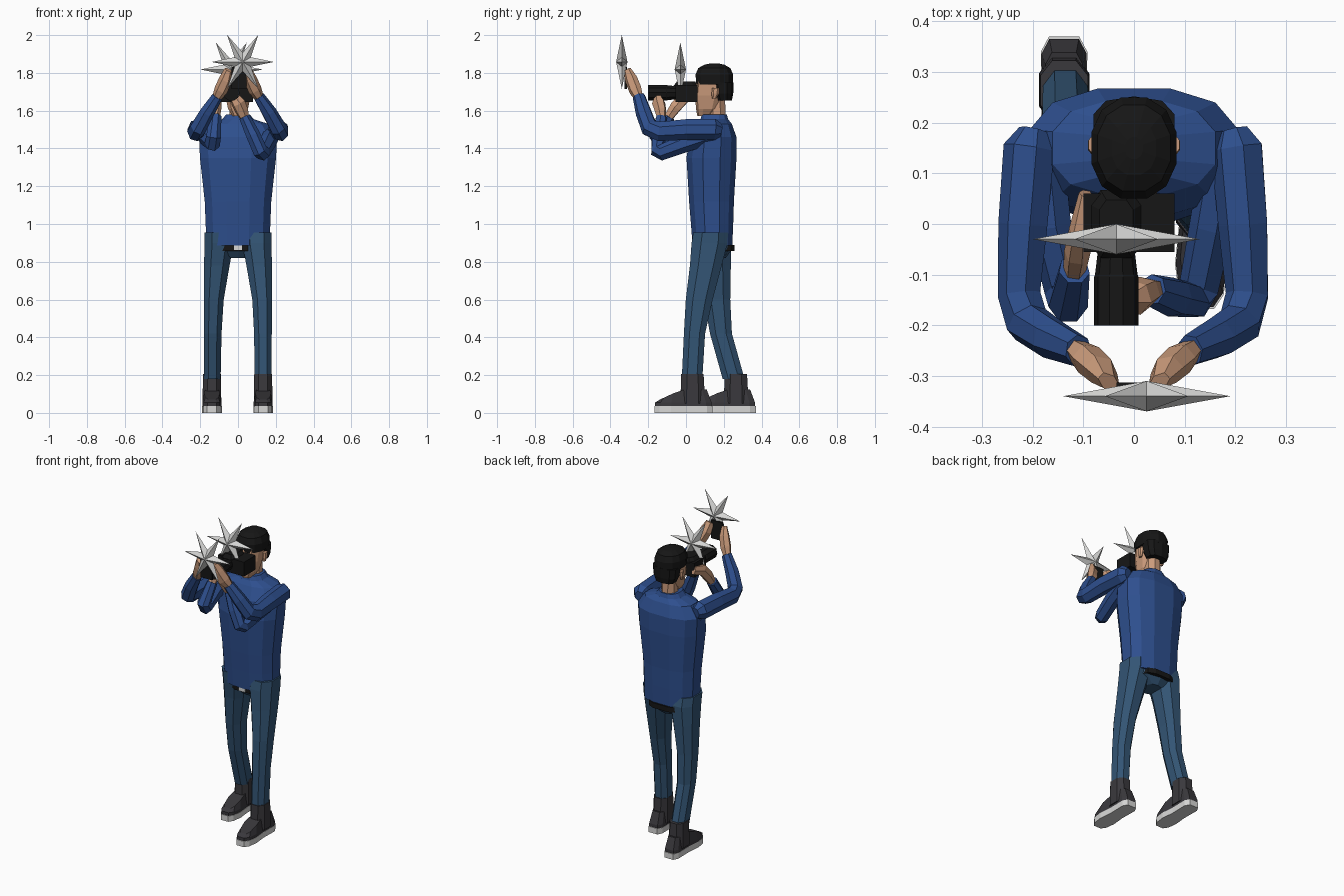
import bpy, bmesh, math
from mathutils import Vector


def material(name, rgb):
    m = bpy.data.materials.new(name)
    m.diffuse_color = (*rgb, 1)
    return m


BLUE = material("shirt_blue", (0.027, 0.078, 0.27))
DENIM = material("denim", (0.033, 0.09, 0.175))
SKIN = material("skin", (0.60, 0.33, 0.20))
BLACK = material("black", (0.008, 0.008, 0.008))
CHARCOAL = material("charcoal", (0.042, 0.040, 0.046))
PALE = material("pale_grey", (0.68, 0.68, 0.67))


def finish(bm, name, mat):
    bmesh.ops.recalc_face_normals(bm, faces=bm.faces[:])
    me = bpy.data.meshes.new(name)
    bm.to_mesh(me)
    bm.free()
    me.materials.append(mat)
    ob = bpy.data.objects.new(name, me)
    bpy.context.collection.objects.link(ob)
    return ob


def skin_rings(name, rings, mat):
    """Join equal-sized point rings into a closed body."""
    bm = bmesh.new()
    vs = [[bm.verts.new(p) for p in r] for r in rings]
    n = len(vs[0])
    for a, b in zip(vs, vs[1:]):
        for i in range(n):
            j = (i + 1) % n
            bm.faces.new((a[i], a[j], b[j], b[i]))
    bm.faces.new(vs[0])
    bm.faces.new(vs[-1])
    return finish(bm, name, mat)


def spow(v, e):
    return math.copysign(abs(v) ** e, v)


def loft(name, rows, mat, n=10, e=1.0):
    """Horizontal sections: (x, y, z, half width, half depth)."""
    rings = []
    for x, y, z, a, b in rows:
        ang = [2 * math.pi * (i + 0.5) / n for i in range(n)]
        rings.append([(x + a * spow(math.cos(t), e), y + b * spow(math.sin(t), e), z) for t in ang])
    return skin_rings(name, rings, mat)


def limb(name, rows, mat, n=7):
    """Round sections across a path: (x, y, z, radius, radius 2)."""
    pts = [Vector(r[:3]) for r in rows]
    rings = []
    u = None
    for i, r in enumerate(rows):
        d = Vector((0, 0, 0))
        if i > 0:
            d += (pts[i] - pts[i - 1]).normalized()
        if i < len(pts) - 1:
            d += (pts[i + 1] - pts[i]).normalized()
        d.normalize()
        if u is None:
            u = d.cross(Vector((0, 0, 1)))
        u = (u - d * u.dot(d)).normalized()
        w = d.cross(u)
        rings.append([pts[i] + u * r[3] * math.cos(2 * math.pi * k / n)
                      + w * r[4] * math.sin(2 * math.pi * k / n) for k in range(n)])
    return skin_rings(name, rings, mat)


def box(name, lo, hi, mat):
    (x0, y0, z0), (x1, y1, z1) = lo, hi
    return skin_rings(name, [[(x0, y0, z), (x1, y0, z), (x1, y1, z), (x0, y1, z)] for z in (z0, z1)], mat)


# Shirt with collar
loft("shirt", [(0, .14, .885, .172, .108), (0, .138, 1.0, .176, .115), (0, .135, 1.12, .181, .122),
               (0, .135, 1.35, .207, .136), (0, .143, 1.46, .212, .128), (0, .15, 1.53, .165, .095),
               (0, .15, 1.555, .085, .075), (0, .15, 1.58, .065, .068)], BLUE, 12, .8)

# Hips, belt and buckle
loft("hips", [(0, .15, .82, .05, .06), (0, .15, .86, .14, .09), (0, .145, .93, .16, .1)], DENIM, 10, .8)
loft("belt", [(0, .15, .858, .115, .108), (0, .15, .89, .115, .108)], BLACK, 12, .6)
box("buckle", (-.022, .037, .862), (.022, .045, .887), PALE)

# Legs: front leg on +x, rear leg on -x, each with a shoe
FRONT = [(.132, .032, .18, .047, .058), (.132, .045, .42, .05, .06), (.128, .07, .6, .056, .076),
         (.112, .105, .78, .072, .09), (.1, .125, .9, .083, .102), (.1, .13, .955, .084, .098)]
REAR = [(-.136, .252, .18, .047, .062), (-.134, .185, .42, .05, .062), (-.128, .165, .6, .056, .074),
        (-.112, .155, .78, .072, .088), (-.1, .145, .9, .083, .102), (-.1, .135, .955, .084, .098)]
for side, rows, x, dy in (("front", FRONT, .133, 0), ("rear", REAR, -.138, .23)):
    loft(side + "_leg", rows, DENIM, 8, .85)
    loft(side + "_ankle", [(x, .035 + dy, .05, .053, .07), (x, .035 + dy, .12, .052, .067),
                           (x, .034 + dy, .205, .05, .063)], CHARCOAL, 8, .8)

    def sole_ring(z, s):
        half = [(.03, .14), (.046, .11), (.044, .0), (.052, -.08), (.044, -.14), (.025, -.168)]
        out = [(w, y) for w, y in half] + [(-w, y) for w, y in reversed(half)]
        return [(x + w * s, -.015 + (y + .015) * s + dy, z) for w, y in out]

    def top_z(y):
        return .125 if y > -.02 else .125 + (y + .02) * .46

    skin_rings(side + "_sole", [sole_ring(0, 1), sole_ring(.036, 1)], PALE)
    upper = [(px, py, top_z(py - dy)) for px, py, _ in sole_ring(0, .8)]
    skin_rings(side + "_shoe", [sole_ring(.034, .97), sole_ring(.055, .97), upper], CHARCOAL)

# Head
loft("neck", [(0, .165, 1.53, .05, .05), (0, .16, 1.68, .047, .05)], SKIN, 8)
loft("face", [(0, .1, 1.572, .03, .04), (0, .115, 1.61, .055, .062), (0, .125, 1.68, .07, .077),
              (0, .14, 1.77, .076, .085)], SKIN, 10, .85)
limb("nose", [(0, .06, 1.71, .008, .008), (0, .04, 1.67, .015, .014), (0, .06, 1.66, .012, .01)], SKIN, 5)
for s in (-1, 1):
    loft("ear", [(s * .078, .15, 1.665, .008, .012), (s * .081, .155, 1.69, .011, .02),
                 (s * .081, .157, 1.72, .01, .018)], SKIN, 6)

# Hair: crown plus the lower back part
loft("hair_crown", [(0, .152, 1.738, .084, .1), (0, .15, 1.79, .087, .103), (0, .15, 1.825, .074, .088),
                    (0, .15, 1.843, .045, .055), (0, .15, 1.85, .018, .022)], BLACK, 12, .9)
loft("hair_back", [(0, .2, 1.655, .062, .043), (0, .196, 1.69, .077, .054), (0, .192, 1.75, .083, .06)],
     BLACK, 10, .75)

# Raised arms with hands
for s, side in ((-1, "left"), (1, "right")):
    limb(side + "_raised_sleeve",
         [(s * .197, .185, 1.495, .03, .035), (s * .205, .15, 1.50, .053, .058), (s * .217, .0, 1.50, .051, .056),
          (s * .225, -.14, 1.49, .044, .053), (s * .21, -.195, 1.51, .044, .048),
          (s * .165, -.225, 1.59, .04, .042), (s * .11, -.25, 1.675, .03, .033)], BLUE)
    limb(side + "_raised_hand",
         [(s * .115, -.248, 1.665, .022, .025), (s * .09, -.268, 1.71, .032, .038),
          (s * .065, -.29, 1.765, .03, .038), (s * .05, -.312, 1.815, .016, .026)], SKIN, 6)

# Lower arms with hands that hold the camera
limb("left_lower_sleeve", [(-.18, .15, 1.48, .045, .05), (-.165, .0, 1.46, .045, .05),
                           (-.135, -.13, 1.43, .042, .047), (-.13, -.155, 1.46, .04, .042),
                           (-.118, -.09, 1.57, .031, .033)], BLUE)
limb("left_lower_hand", [(-.118, -.095, 1.56, .022, .024), (-.112, -.055, 1.62, .026, .034),
                         (-.108, -.01, 1.67, .02, .036), (-.095, .06, 1.69, .014, .026)], SKIN, 6)
limb("right_lower_sleeve", [(.18, .15, 1.48, .045, .05), (.155, .0, 1.43, .045, .05),
                            (.13, -.125, 1.38, .042, .045), (.115, -.15, 1.39, .04, .042),
                            (.08, -.145, 1.47, .038, .04), (.035, -.13, 1.565, .03, .032)], BLUE)
limb("right_lower_hand", [(.038, -.13, 1.555, .022, .024), (.02, -.135, 1.60, .032, .036),
                          (.002, -.145, 1.64, .036, .038), (-.015, -.15, 1.665, .022, .03)], SKIN, 6)

# Camera
box("camera_body", (-.1, -.055, 1.645), (.08, .06, 1.735), BLACK)
loft("camera_hump", [(-.035, 0, 1.73, .055, .07), (-.035, 0, 1.755, .035, .05)], BLACK, 8, .6)
limb("camera_lens", [(-.035, y, 1.695, r, r) for y, r in
                     ((-.05, .036), (-.1, .042), (-.105, .044), (-.2, .044))], BLACK, 10)

# Phone
box("phone", (-.035, -.325, 1.715), (.045, -.313, 1.83), BLACK)


# Six-pointed flash stars
def star(name, x, y, z, big=.165, small=.05, depth=.03):
    bm = bmesh.new()
    rim = []
    for i in range(12):
        r, t = (small if i % 2 else big), math.pi * i / 6
        rim.append(bm.verts.new((x + r * math.cos(t), y, z + r * math.sin(t))))
    for sy in (-1, 1):
        tip = bm.verts.new((x, y + sy * depth, z))
        for i in range(12):
            bm.faces.new((rim[i], rim[(i + 1) % 12], tip))
    finish(bm, name, PALE)


star("phone_flash", .025, -.34, 1.858)
star("camera_flash", -.035, -.03, 1.818)
